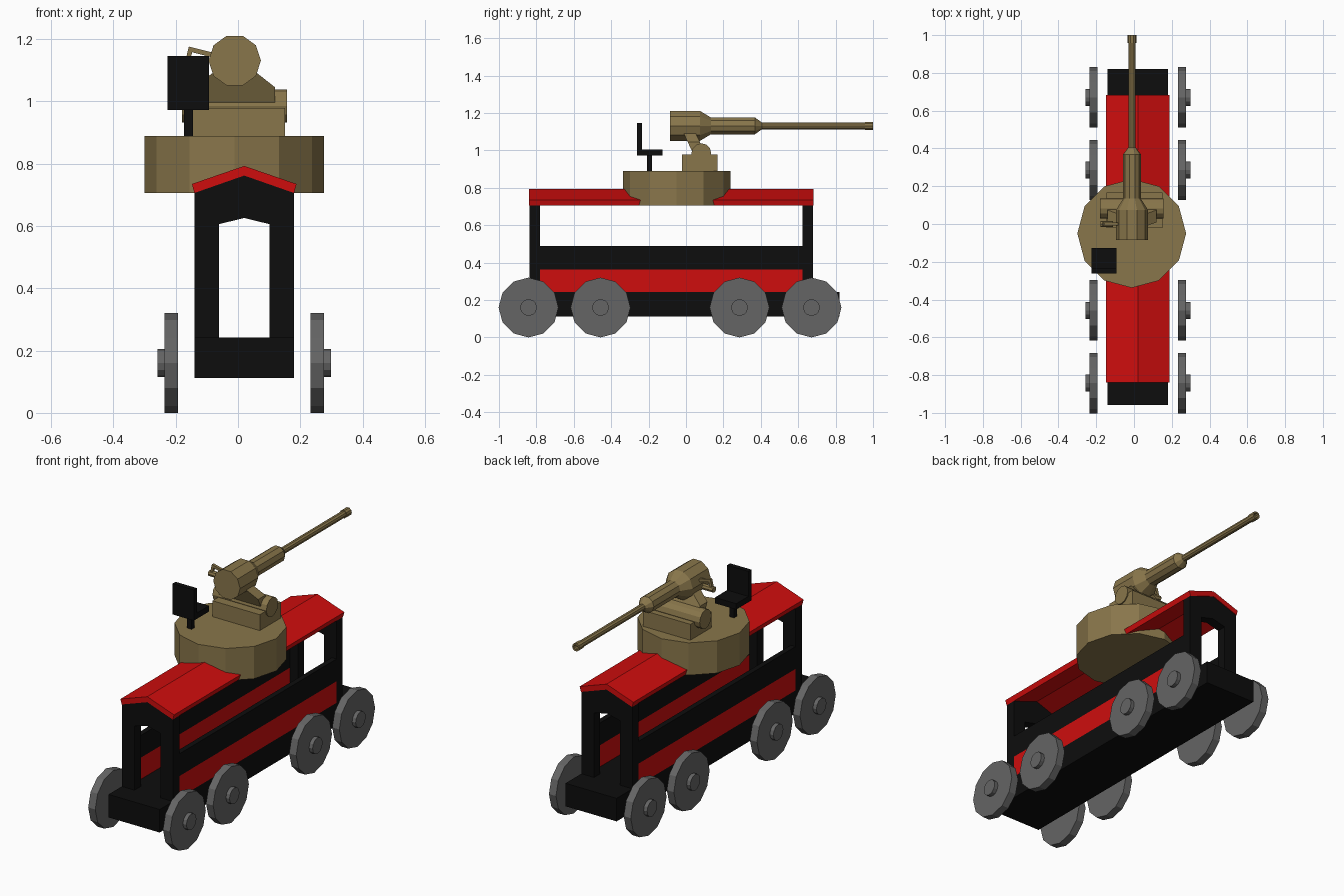
import bpy, bmesh, math
from mathutils import Vector

if "Cube" in bpy.data.objects:
    bpy.data.objects.remove(bpy.data.objects["Cube"])


def material(name, rgb):
    m = bpy.data.materials.new(name)
    m.diffuse_color = (*rgb, 1)
    m.use_nodes = True
    m.node_tree.nodes["Principled BSDF"].inputs["Base Color"].default_value = m.diffuse_color
    return m


OLIVE = material("olive", (0.25, 0.182, 0.07))
RED = material("red", (0.62, 0.004, 0.004))
BLACK = material("black", (0.004, 0.004, 0.004))
GREY = material("grey", (0.13, 0.13, 0.13))


def make(name, verts, faces, mat):
    bm = bmesh.new()
    vs = [bm.verts.new(v) for v in verts]
    for f in faces:
        bm.faces.new([vs[i] for i in f])
    bmesh.ops.recalc_face_normals(bm, faces=bm.faces)
    me = bpy.data.meshes.new(name)
    bm.to_mesh(me)
    bm.free()
    me.materials.append(mat)
    ob = bpy.data.objects.new(name, me)
    bpy.context.collection.objects.link(ob)
    return ob


def prism(name, profile, y0, y1, mat, lean=0.0, z_ref=0.0):
    """Extrude an xz profile along y; lean shifts y with height."""
    n = len(profile)
    verts = [(x, y + lean * (z - z_ref), z) for y in (y0, y1) for x, z in profile]
    faces = [list(range(n)), list(range(n, 2 * n))]
    faces += [(i, (i + 1) % n, n + (i + 1) % n, n + i) for i in range(n)]
    return make(name, verts, faces, mat)


def box(name, x0, x1, y0, y1, z0, z1, mat):
    return prism(name, [(x0, z0), (x1, z0), (x1, z1), (x0, z1)], y0, y1, mat)


def lathe(name, axis, centre, rings, n, mat):
    """Closed turned shape; rings are (distance along axis, radius)."""
    k = "xyz".index(axis)
    verts, faces = [], []
    for d, r in rings:
        for i in range(n):
            a = 2 * math.pi * i / n
            v = Vector(centre)
            v[k] += d
            v[(k + 1) % 3] += r * (math.sin(a) if axis == "y" else math.cos(a))
            v[(k + 2) % 3] += r * (math.cos(a) if axis == "y" else math.sin(a))
            verts.append(v)
    for j in range(len(rings) - 1):
        for i in range(n):
            h = (i + 1) % n
            faces.append((j * n + i, j * n + h, (j + 1) * n + h, (j + 1) * n + i))
    last = (len(rings) - 1) * n
    faces += [list(range(n)), list(range(last, last + n))]
    return make(name, verts, faces, mat)


CX = 0.02           # centre line of the car
GX = -0.0105        # centre line of the gun

# Chassis
box("chassis", CX - 0.16, CX + 0.16, -0.957, 0.82, 0.112, 0.242, BLACK)

# Wheels with hubs
for side, s in (("left", -1), ("right", 1)):
    for i, y in enumerate((-0.842, -0.457, 0.286, 0.671)):
        lathe(f"wheel_{side}_{i + 1}", "x", (CX, y, 0.16),
              [(s * 0.212, 0.16), (s * 0.256, 0.16), (s * 0.256, 0.045), (s * 0.278, 0.045)],
              12, GREY)

# End frames with arched doorways
half = [(0.081, 0.24), (0.16, 0.24), (0.16, 0.712)]
arch = ([(CX + x, z) for x, z in half] + [(CX, 0.764)]
        + [(CX - x, z) for x, z in reversed(half)]
        + [(CX - 0.081, 0.606), (CX, 0.626), (CX + 0.081, 0.606)])
prism("front_end_frame", arch, -0.838, -0.78, BLACK)
prism("back_end_frame", arch, 0.624, 0.678, BLACK)

# Side walls: red panel below, black rail above, open window over them
for side, s in (("left", -1), ("right", 1)):
    x0, x1 = sorted((CX + s * 0.13, CX + s * 0.16))
    box(f"side_panel_{side}", x0, x1, -0.78, 0.624, 0.242, 0.364, RED)
    box(f"side_rail_{side}", x0, x1, -0.78, 0.624, 0.364, 0.49, BLACK)

# Pitched roof
roof = [(-0.168, 0.735), (0, 0.793), (0.168, 0.735), (0.16, 0.706), (0, 0.762), (-0.16, 0.706)]
prism("roof", [(CX + x, z) for x, z in roof], -0.84, 0.682, RED)

# Turret drum
lathe("turret", "z", (-0.012, -0.05, 0), [(0.706, 0.288), (0.889, 0.288)], 12, OLIVE)

# Gunner's seat
box("seat_post", -0.173, -0.144, -0.209, -0.182, 0.88, 0.975, BLACK)
box("seat_pan", -0.226, -0.093, -0.262, -0.126, 0.972, 1.005, BLACK)
box("seat_back", -0.226, -0.093, -0.262, -0.235, 1.005, 1.146, BLACK)

# Gun mount: block, cross cylinder and leaning cradle
box("mount_block", -0.145, 0.151, -0.021, 0.168, 0.88, 0.979, OLIVE)
lathe("trunnion", "x", (0, 0.082, 0.985), [(-0.18, 0.053), (0.157, 0.053)], 12, OLIVE)
cradle = [(0.13, 0.975), (0.13, 1.045), (0.06, 1.1)]
cradle = [(GX + x, z) for x, z in cradle] + [(GX - x, z) for x, z in reversed(cradle)]
prism("cradle", cradle, 0.035, 0.1, OLIVE, lean=-0.47, z_ref=0.99)

# Gun: breech, sleeve, barrel and hollow muzzle
lathe("gun", "y", (GX, 0, 1.131),
      [(-0.086, 0.084), (0.075, 0.084), (0.134, 0.047), (0.369, 0.047), (0.406, 0.019),
       (0.957, 0.019), (0.957, 0.023), (1.0, 0.023), (1.0, 0.014), (0.95, 0.014)],
      10, OLIVE)

# Cocking handle: bent arm with a round knob
arm = [(-0.07, 1.138), (-0.07, 1.154), (-0.158, 1.176), (-0.17, 1.125),
       (-0.157, 1.122), (-0.147, 1.158)]
prism("handle_arm", arm, -0.008, 0.008, OLIVE)
lathe("handle_knob", "x", (0, 0, 1.12), [(-0.177, 0.017), (-0.11, 0.017)], 8, OLIVE)
